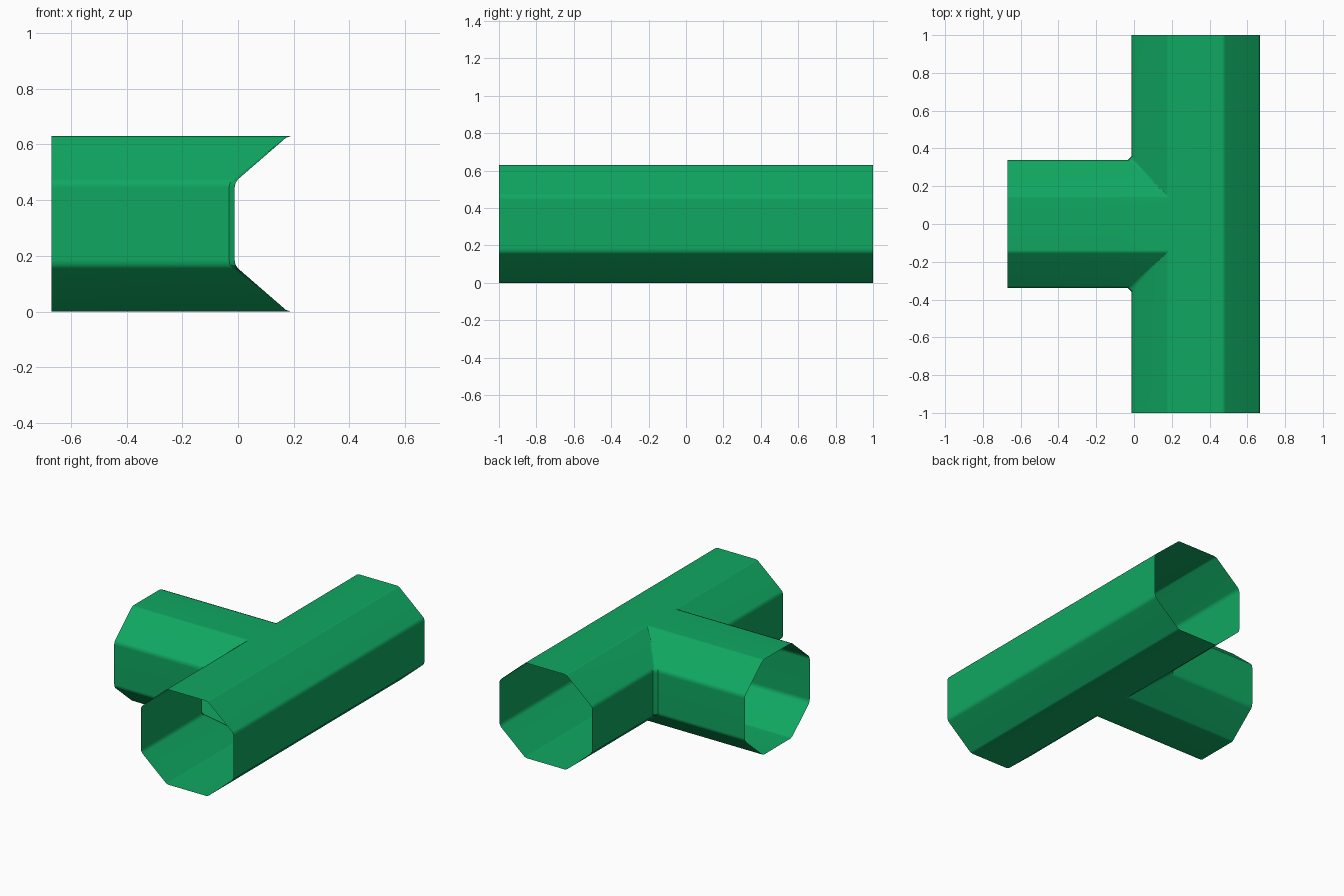
import bpy
import bmesh

cube = bpy.data.objects.get("Cube")
if cube:
    bpy.data.objects.remove(cube, do_unlink=True)

HEIGHT = 0.63
AXIS_X = 0.328      # centre line of the main run
BRANCH_X = -0.67    # open end of the branch
FILLET = 0.02       # size of the chamfer in the inner corners

# Half of the softened octagon section: (distance from axis, height)
upper = [(0, HEIGHT), (0.138, HEIGHT), (0.156, 0.624),
         (0.328, 0.475), (0.337, 0.462), (0.34, 0.445)]
half = upper + [(u, HEIGHT - z) for u, z in reversed(upper)]

green = bpy.data.materials.new("pipe_green")
green.use_nodes = True
colour = (0.005, 0.39, 0.12, 1)
green.diffuse_color = colour
bsdf = green.node_tree.nodes["Principled BSDF"]
bsdf.inputs["Base Color"].default_value = colour
bsdf.inputs["Roughness"].default_value = 0.6

bm = bmesh.new()


def skin(row_a, row_b):
    """Join two matching rows of points with a strip of quads."""
    a = [bm.verts.new(p) for p in row_a]
    b = [bm.verts.new(p) for p in row_b]
    for i in range(len(a) - 1):
        bm.faces.new((a[i], a[i + 1], b[i + 1], b[i]))


def chamfer(u):
    """Inner corner chamfer, fading out toward the flat top and bottom."""
    return FILLET * max(0, u - 0.138) / 0.2


for side in (-1, 1):
    # Outer half of the main run
    skin([(AXIS_X + u, side, z) for u, z in half],
         [(AXIS_X + u, 0, z) for u, z in half])
    # Inner half of the main run, mitred where the branch joins
    mitre = [(AXIS_X - u, side * (u + chamfer(u)), z) for u, z in half]
    skin([(AXIS_X - u, side, z) for u, z in half], mitre)
    # Chamfer strip between run and branch
    branch_root = [(AXIS_X - u - chamfer(u), side * u, z) for u, z in half]
    skin(mitre, branch_root)
    # Half of the branch
    skin(branch_root, [(BRANCH_X, side * u, z) for u, z in half])

bmesh.ops.remove_doubles(bm, verts=bm.verts[:], dist=0.0005)
bmesh.ops.recalc_face_normals(bm, faces=bm.faces[:])
bm.normal_update()
top = max(bm.faces, key=lambda f: f.calc_center_median().z)
if top.normal.z < 0:
    bmesh.ops.reverse_faces(bm, faces=bm.faces[:])

mesh = bpy.data.meshes.new("tee_pipe")
bm.to_mesh(mesh)
bm.free()
mesh.materials.append(green)
pipe = bpy.data.objects.new("tee_pipe", mesh)
bpy.context.collection.objects.link(pipe)

# Smooth the small corner rounds while the broad faces stay flat
bpy.ops.object.select_all(action="DESELECT")
pipe.select_set(True)
bpy.context.view_layer.objects.active = pipe
bpy.ops.object.shade_smooth_by_angle(angle=0.5)
weighted = pipe.modifiers.new("flat_faces", "WEIGHTED_NORMAL")
weighted.keep_sharp = True
